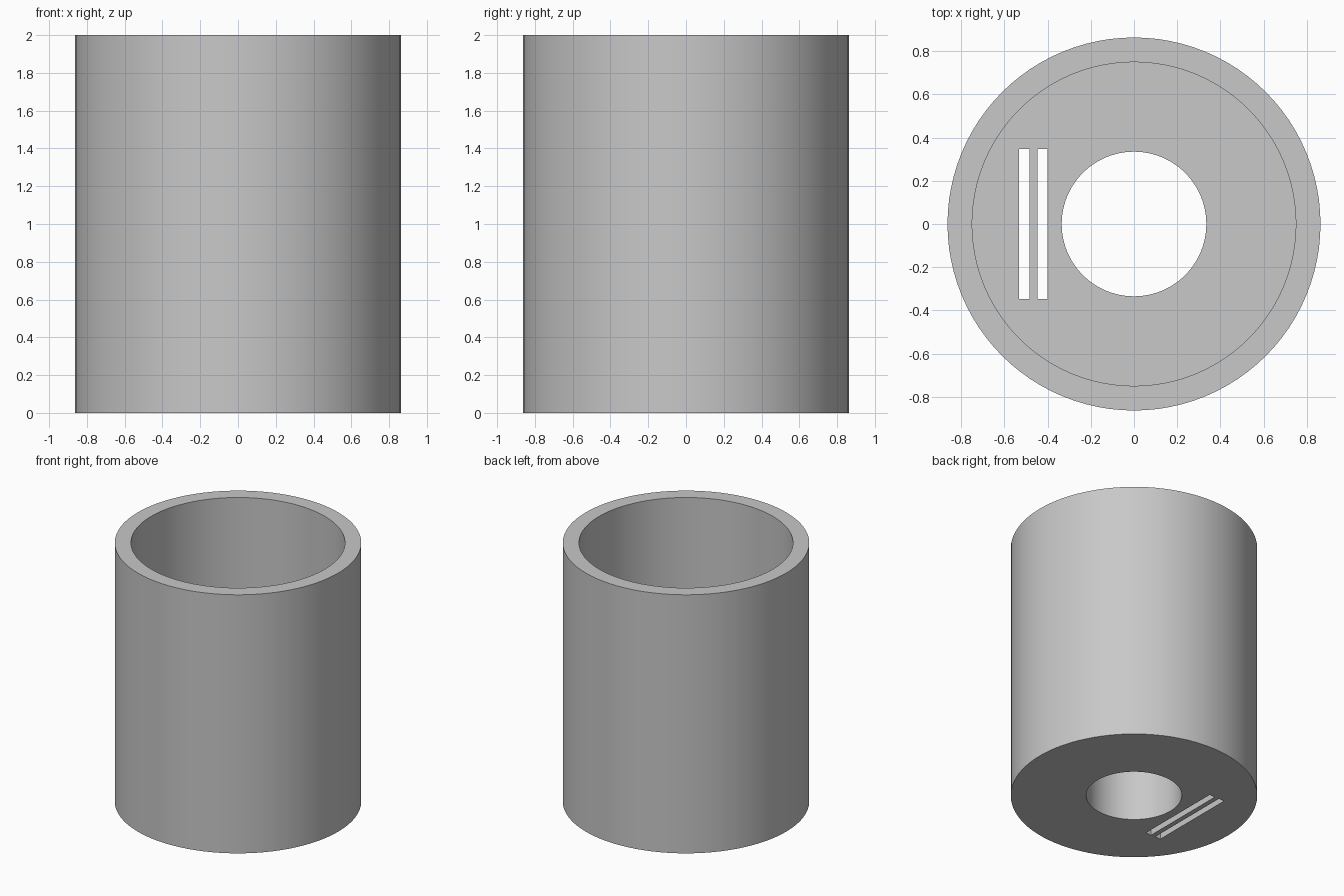
import bpy
import bmesh
import math
from mathutils import Matrix, Vector

if "Cube" in bpy.data.objects:
    bpy.data.objects.remove(bpy.data.objects["Cube"], do_unlink=True)

HEIGHT = 2.0
OUTER = 0.864      # outside radius
INNER = 0.75       # cup radius
BORE = 0.335       # central hole radius
FLOOR = 0.5        # thickness of the base
SEGMENTS = 96

# Plain grey material
grey = bpy.data.materials.new("plain_grey")
grey.use_nodes = True
color = (0.58, 0.58, 0.58, 1)
grey.diffuse_color = color
grey.node_tree.nodes["Principled BSDF"].inputs["Base Color"].default_value = color


def make_object(name, bm):
    bmesh.ops.recalc_face_normals(bm, faces=bm.faces)
    mesh = bpy.data.meshes.new(name)
    bm.to_mesh(mesh)
    bm.free()
    mesh.materials.append(grey)
    obj = bpy.data.objects.new(name, mesh)
    bpy.context.collection.objects.link(obj)
    return obj


# Cup: closed wall section turned around the z axis
bm = bmesh.new()
profile = [(BORE, 0), (OUTER, 0), (OUTER, HEIGHT),
           (INNER, HEIGHT), (INNER, FLOOR), (BORE, FLOOR)]
verts = [bm.verts.new((r, 0, z)) for r, z in profile]
edges = [bm.edges.new((v, verts[i - 1])) for i, v in enumerate(verts)]
bmesh.ops.spin(bm, geom=verts + edges, cent=(0, 0, 0), axis=(0, 0, 1),
               angle=math.tau, steps=SEGMENTS, use_merge=True)
bmesh.ops.remove_doubles(bm, verts=bm.verts, dist=0.0001)
cup = make_object("cup_body", bm)

# Two parallel slots through the base
bm = bmesh.new()
for x in (-0.509, -0.424):
    bmesh.ops.create_cube(bm, size=1, matrix=Matrix.LocRotScale(
        Vector((x, 0, FLOOR / 2)), None, Vector((0.048, 0.696, FLOOR + 0.2))))
cutter = make_object("slot_cutter", bm)
cutter.hide_render = True

cut = cup.modifiers.new("slots", "BOOLEAN")
cut.operation = "DIFFERENCE"
cut.solver = "EXACT"
cut.object = cutter

bpy.ops.object.select_all(action="DESELECT")
cup.select_set(True)
bpy.context.view_layer.objects.active = cup
bpy.ops.object.modifier_apply(modifier=cut.name)
bpy.data.objects.remove(cutter, do_unlink=True)
bpy.ops.object.shade_smooth_by_angle(angle=math.radians(30))
